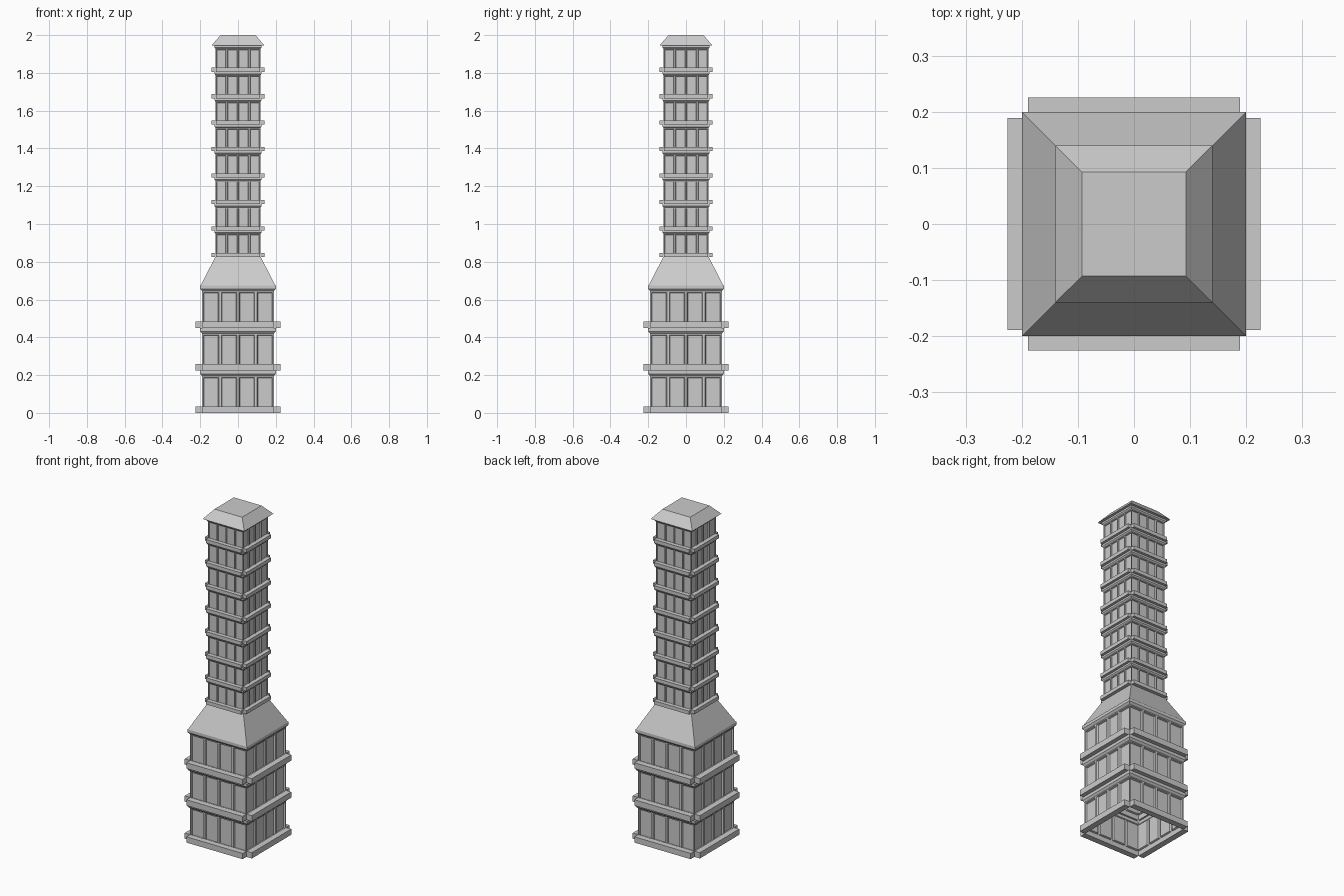
import bpy, bmesh
from mathutils import Matrix
from math import pi

if "Cube" in bpy.data.objects:
    bpy.data.objects.remove(bpy.data.objects["Cube"])

FLOOR = 0.225          # height of one storey at lower-tower scale
SHRINK = 0.622         # upper tower scale


def finish(bm, name):
    me = bpy.data.meshes.new(name)
    bmesh.ops.remove_doubles(bm, verts=bm.verts, dist=0.0001)
    bm.to_mesh(me)
    bm.free()
    return me


def place(me, name, z=0.0, s=1.0):
    ob = bpy.data.objects.new(name, me)
    ob.location.z = z
    ob.scale = (s, s, s)
    bpy.context.collection.objects.link(ob)


def spin4(bm):
    # repeat one side around the square tower
    src = bm.verts[:] + bm.edges[:] + bm.faces[:]
    for k in (1, 2, 3):
        dup = bmesh.ops.duplicate(bm, geom=src)["geom"]
        vs = [g for g in dup if isinstance(g, bmesh.types.BMVert)]
        bmesh.ops.rotate(bm, verts=vs, cent=(0, 0, 0), matrix=Matrix.Rotation(k * pi / 2, 3, 'Z'))


def wall_mesh():
    # one side: plinth, four recessed panels, flared crown
    bm = bmesh.new()
    xs = [-0.19, -0.095, 0, 0.095, 0.19]
    rows = [(0.19, 0), (0.19, 0.022), (0.19, 0.195), (0.2, 0.207), (0.2, FLOOR)]
    grid = [[bm.verts.new((x * r / 0.19, -r, z)) for x in xs] for r, z in rows]
    panels = []
    for j in range(len(rows) - 1):
        for i in range(4):
            f = bm.faces.new((grid[j][i], grid[j][i + 1], grid[j + 1][i + 1], grid[j + 1][i]))
            if j == 1:
                panels.append(f)
    bm.normal_update()
    bmesh.ops.inset_individual(bm, faces=panels, thickness=0.009)
    bm.normal_update()
    bmesh.ops.inset_individual(bm, faces=panels, thickness=0.005, depth=-0.01)
    spin4(bm)
    return finish(bm, "storey_wall")


def ledge_mesh():
    # one bar per side, leaving notched corners
    bm = bmesh.new()
    m = Matrix.Translation((0, -0.2075, 0.0175)) @ Matrix.Diagonal((0.378, 0.036, 0.035, 1))
    bmesh.ops.create_cube(bm, size=1, matrix=m)
    spin4(bm)
    return finish(bm, "storey_ledge")


def frustum(name, rings, bottom, top):
    bm = bmesh.new()
    loops = [[bm.verts.new((sx * r, sy * r, z)) for sx, sy in ((-1, -1), (1, -1), (1, 1), (-1, 1))]
             for r, z in rings]
    for a, b in zip(loops, loops[1:]):
        for i in range(4):
            j = (i + 1) % 4
            bm.faces.new((a[i], a[j], b[j], b[i]))
    if bottom:
        bm.faces.new(loops[0][::-1])
    if top:
        bm.faces.new(loops[-1])
    place(finish(bm, name), name)


wall, ledge = wall_mesh(), ledge_mesh()

# Wide lower tower: three storeys
for k in range(3):
    place(wall, f"lower_wall_{k + 1}", k * FLOOR)
    place(ledge, f"lower_ledge_{k + 1}", k * FLOOR)

# Sloped shoulder roof
frustum("shoulder_roof", [(0.2, 0.67), (0.118, 0.83)], False, True)

# Slim upper tower: eight storeys
for k in range(8):
    z = 0.826 + k * FLOOR * SHRINK
    place(wall, f"upper_wall_{k + 1}", z, SHRINK)
    place(ledge, f"upper_ledge_{k + 1}", z, SHRINK)

# Flat-topped cap roof
frustum("cap_roof", [(0.14, 1.945), (0.093, 2.0)], True, True)
